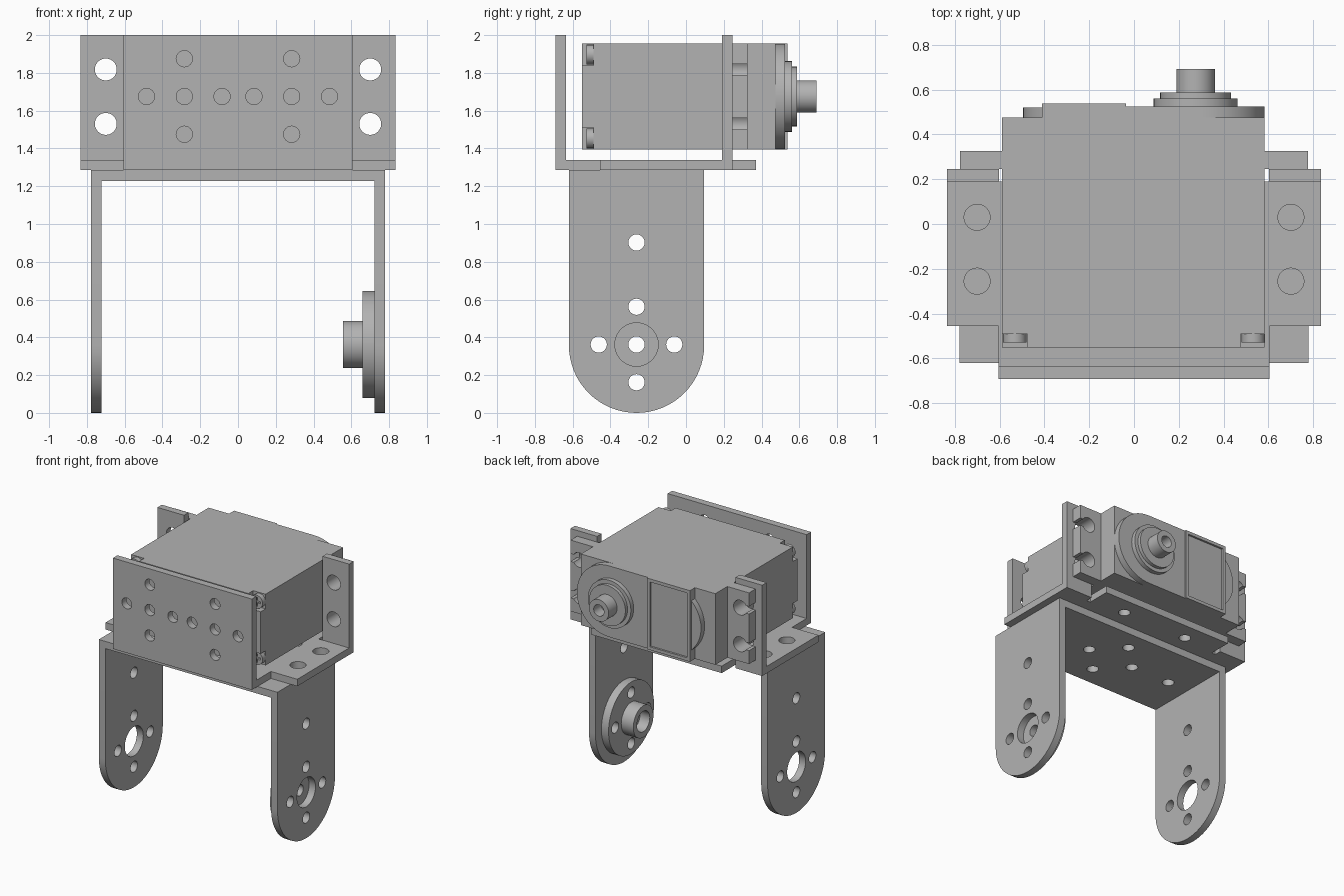
import bpy, bmesh, math
from mathutils import Matrix, Vector

if "Cube" in bpy.data.objects:
    bpy.data.objects.remove(bpy.data.objects["Cube"])

GREY = (0.45, 0.45, 0.45, 1)
mat = bpy.data.materials.new("plain grey")
mat.use_nodes = True
mat.diffuse_color = GREY
mat.node_tree.nodes["Principled BSDF"].inputs["Base Color"].default_value = GREY

ROT = {"x": Matrix.Rotation(math.pi / 2, 4, "Y"),
       "y": Matrix.Rotation(-math.pi / 2, 4, "X"),
       "z": Matrix.Identity(4)}


def box(bm, x, y, z):
    size = [b - a for a, b in (x, y, z)]
    mid = [(a + b) / 2 for a, b in (x, y, z)]
    m = Matrix.Translation(mid) @ Matrix.Diagonal((*size, 1))
    bmesh.ops.create_cube(bm, size=1, matrix=m)


def cyl(bm, axis, r, centre, a, b, n=40):
    """Cylinder from a to b along axis; centre gives the other two coordinates."""
    c = list(centre)
    c.insert("xyz".index(axis), (a + b) / 2)
    bmesh.ops.create_cone(bm, cap_ends=True, segments=n, radius1=r, radius2=r,
                          depth=b - a, matrix=Matrix.Translation(c) @ ROT[axis])


def prism(bm, pts, axis, a, b):
    """Outline in the two other coordinates, extruded from a to b along axis."""
    verts = []
    for p in pts:
        c = list(p)
        c.insert("xyz".index(axis), a)
        verts.append(bm.verts.new(c))
    face = bm.faces.new(verts)
    res = bmesh.ops.extrude_face_region(bm, geom=[face])
    move = Vector([b - a if k == axis else 0 for k in "xyz"])
    new = [v for v in res["geom"] if isinstance(v, bmesh.types.BMVert)]
    bmesh.ops.translate(bm, vec=move, verts=new)


def mesh_object(name, build):
    bm = bmesh.new()
    build(bm)
    bmesh.ops.recalc_face_normals(bm, faces=bm.faces[:])
    me = bpy.data.meshes.new(name)
    bm.to_mesh(me)
    bm.free()
    ob = bpy.data.objects.new(name, me)
    bpy.context.collection.objects.link(ob)
    return ob


def part(name, build, cut=None):
    ob = mesh_object(name, build)
    if cut:
        tool = mesh_object(name + "_cutter", cut)
        tool.hide_render = True
        mod = ob.modifiers.new("holes", "BOOLEAN")
        mod.operation, mod.solver, mod.use_self = "DIFFERENCE", "EXACT", True
        mod.object = tool
        dg = bpy.context.evaluated_depsgraph_get()
        me = bpy.data.meshes.new_from_object(ob.evaluated_get(dg))
        ob.modifiers.clear()
        ob.data = me
        bpy.data.objects.remove(tool)
    ob.data.materials.clear()
    ob.data.materials.append(mat)
    ob.data.shade_smooth()
    ob.data.set_sharp_from_angle(angle=math.radians(30))
    return ob


SIDES = (("left", 1), ("right", -1))
HOLE = 0.043
LEG_Y, PIVOT_Z, LEG_R = -0.262, 0.362, 0.358
SHAFT_Z, SHAFT_X = 1.675, 0.275
CROSS = ((0.2, 0), (-0.2, 0), (0, 0.2), (0, -0.2))


def span(s, a, b):
    return tuple(sorted((s * a, s * b)))


# U-shaped lower bracket
def leg_outline():
    arc = [math.pi + math.pi * i / 32 for i in range(33)]
    pts = [(LEG_Y + LEG_R * math.cos(t), LEG_R + LEG_R * math.sin(t)) for t in arc]
    return pts + [(LEG_Y + LEG_R, 1.285), (LEG_Y - LEG_R, 1.285)]


def leg_holes(bm):
    cyl(bm, "x", 0.115, (LEG_Y, PIVOT_Z), -1, 1)
    for dy, dz in CROSS + ((0, 0.54),):
        cyl(bm, "x", HOLE, (LEG_Y + dy, PIVOT_Z + dz), -1, 1, 24)


def yoke_holes(bm):
    for dx, dy in CROSS + ((0.54, 0), (-0.54, 0)):
        cyl(bm, "z", HOLE, (dx, LEG_Y + dy), 1.1, 1.4, 24)


for side, s in SIDES:
    part(side + "_leg", lambda bm: prism(bm, leg_outline(), "x", s * 0.722, s * 0.778), leg_holes)
part("yoke_plate", lambda bm: box(bm, (-0.722, 0.722), (LEG_Y - LEG_R, LEG_Y + LEG_R),
                                  (1.228, 1.285)), yoke_holes)


# Round horn on the inside of the left leg
def horn(bm):
    cyl(bm, "x", 0.283, (LEG_Y, PIVOT_Z), 0.66, 0.722, 64)


def horn_holes(bm):
    for dy, dz in CROSS + ((0, 0),):
        cyl(bm, "x", HOLE, (LEG_Y + dy, PIVOT_Z + dz), 0.5, 0.8, 24)


def horn_bore(bm):
    cyl(bm, "x", HOLE, (LEG_Y, PIVOT_Z), 0.5, 0.8, 24)
    cyl(bm, "x", 0.08, (LEG_Y, PIVOT_Z), 0.5, 0.64)


part("horn_disc", horn, horn_holes)
part("horn_hub", lambda bm: cyl(bm, "x", 0.125, (LEG_Y, PIVOT_Z), 0.555, 0.66), horn_bore)


# Upper bracket: front plate, floor with wings, rear tabs
def double_cross(bm, axis, centre, a, b):
    for s in (-1, 1):
        for dx, d in CROSS + ((0, 0),):
            cyl(bm, axis, HOLE, (s * 0.284 + dx, centre + d), a, b, 24)


def floor(bm):
    half = [(0.605, -0.636), (0.605, -0.455), (0.835, -0.455),
            (0.835, 0.19), (0.57, 0.19), (0.57, 0.37)]
    prism(bm, half + [(-x, y) for x, y in reversed(half)], "z", 1.285, 1.34)


def floor_holes(bm):
    double_cross(bm, "z", 0.03, 1.2, 1.4)
    for s in (-1, 1):
        for y in (0.03, -0.255):
            cyl(bm, "z", 0.058, (s * 0.7, y), 1.2, 1.4)


def tab_holes(bm):
    for s in (-1, 1):
        for z in (1.818, 1.53):
            cyl(bm, "y", 0.058, (s * 0.7, z), 0, 0.5)


part("front_plate", lambda bm: box(bm, (-0.605, 0.605), (-0.692, -0.636), (1.285, 2)),
     lambda bm: double_cross(bm, "y", SHAFT_Z, -0.8, -0.5))
part("floor_plate", floor, floor_holes)
for side, s in SIDES:
    part(side + "_tab", lambda bm: box(bm, span(s, 0.603, 0.835), (0.19, 0.245), (1.285, 2)),
         tab_holes)

# Motor case with notched corners
LOW, HIGH = 1.395, 1.955
CORNERS = [(sx, sz) for sx in (-1, 1) for sz in (-1, 1)]


def notches(bm):
    for sx, sz in CORNERS:
        box(bm, span(sx, 0.475, 0.7), (-0.7, -0.49),
            tuple(sorted((SHAFT_Z + sz * 0.165, SHAFT_Z + sz * 0.4))))


part("motor_case", lambda bm: box(bm, (-0.588, 0.583), (-0.55, 0.475), (LOW, HIGH)), notches)


# Corner screws with crossed slots
def screws(bm):
    for sx, sz in CORNERS:
        cyl(bm, "y", 0.052, (sx * 0.532, SHAFT_Z + sz * 0.222), -0.528, -0.49, 24)


def screw_slots(bm):
    for sx, sz in CORNERS:
        x, z = sx * 0.532, SHAFT_Z + sz * 0.222
        box(bm, (x - 0.035, x + 0.035), (-0.6, -0.51), (z - 0.008, z + 0.008))
        box(bm, (x - 0.008, x + 0.008), (-0.6, -0.51), (z - 0.035, z + 0.035))


part("corner_screws", screws, screw_slots)


# Mounting ears with open slots
def ear_slots(bm):
    tab_holes(bm)
    for s in (-1, 1):
        for z in (1.818, 1.53):
            box(bm, span(s, 0.7, 0.9), (0, 0.5), (z - 0.03, z + 0.03))


for side, s in SIDES:
    part(side + "_ear", lambda bm: box(bm, span(s, 0.583, 0.777), (0.245, 0.326), (LOW, HIGH)),
         ear_slots)


# Gear cover: rounded at the shaft end, with a framed block beside a small bulge
def gear_cover(bm):
    arc = [-math.pi / 2 + math.pi * i / 32 for i in range(33)]
    pts = [(0.303 + 0.28 * math.cos(t), SHAFT_Z + 0.28 * math.sin(t)) for t in arc]
    prism(bm, pts + [(-0.04, HIGH), (-0.04, LOW)], "y", 0.475, 0.525)


part("gear_cover", gear_cover)
part("cover_bulge", lambda bm: cyl(bm, "y", 0.265, (-0.23, SHAFT_Z), 0.475, 0.52, 48))
part("cover_frame", lambda bm: box(bm, (-0.41, -0.036), (0.475, 0.537), (LOW, HIGH)),
     lambda bm: box(bm, (-0.385, -0.061), (0.522, 0.6), (LOW + 0.025, HIGH - 0.025)))

# Stepped collar and hollow output shaft
for name, r, a, b in (("collar_base", 0.187, 0.525, 0.56), ("collar_top", 0.158, 0.56, 0.587)):
    part(name, lambda bm: cyl(bm, "y", r, (SHAFT_X, SHAFT_Z), a, b, 48))
part("output_shaft", lambda bm: cyl(bm, "y", 0.086, (SHAFT_X, SHAFT_Z), 0.587, 0.692),
     lambda bm: cyl(bm, "y", 0.045, (SHAFT_X, SHAFT_Z), 0.6, 0.8, 24))
